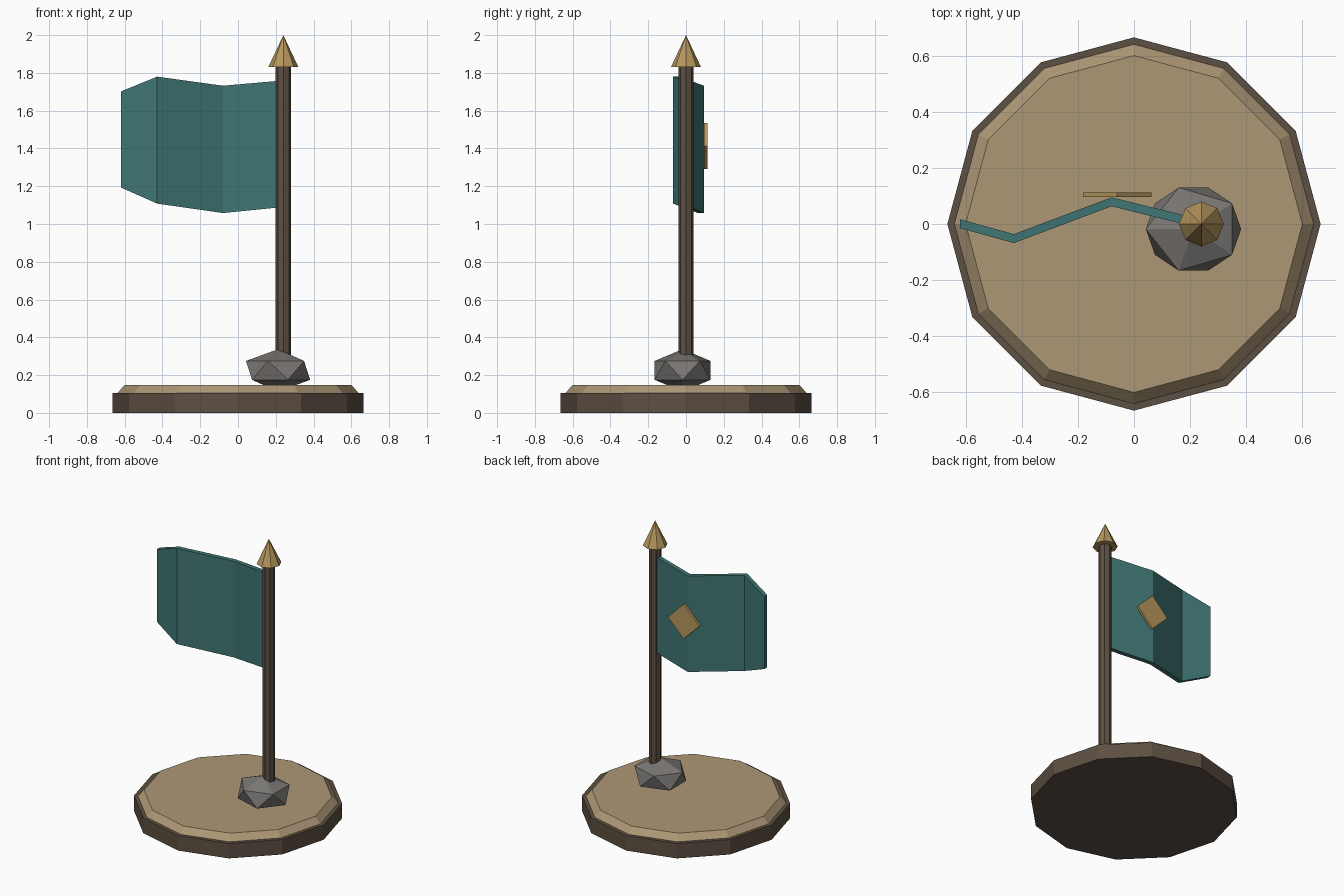
import bpy, bmesh, math
from mathutils import Matrix

if "Cube" in bpy.data.objects:
    bpy.data.objects.remove(bpy.data.objects["Cube"])


def material(name, rgb):
    m = bpy.data.materials.new(name)
    m.diffuse_color = (*rgb, 1)
    m.use_nodes = True
    m.node_tree.nodes["Principled BSDF"].inputs["Base Color"].default_value = m.diffuse_color
    return m


DARK = material("dark_wood", (0.11, 0.08, 0.055))
SAND = material("sand", (0.42, 0.31, 0.18))
GOLD = material("gold", (0.47, 0.31, 0.11))
TEAL = material("teal_cloth", (0.05, 0.18, 0.175))
STONE = material("stone", (0.19, 0.18, 0.17))


def finish(bm, name, mat):
    bmesh.ops.recalc_face_normals(bm, faces=bm.faces)
    me = bpy.data.meshes.new(name)
    bm.to_mesh(me)
    bm.free()
    me.materials.append(mat)
    ob = bpy.data.objects.new(name, me)
    bpy.context.collection.objects.link(ob)
    return ob


def frustum(name, mat, sides, r1, r2, z1, z2, x=0.0):
    bm = bmesh.new()
    bmesh.ops.create_cone(bm, cap_ends=True, segments=sides, radius1=r1, radius2=r2,
                          depth=z2 - z1, matrix=Matrix.Translation((x, 0, (z1 + z2) / 2)))
    return finish(bm, name, mat)


POLE_X = 0.24

# Twelve-sided base with bevelled sand top
frustum("base", DARK, 12, 0.665, 0.665, 0, 0.105)
frustum("base_top", SAND, 12, 0.64, 0.60, 0.105, 0.147)

# Pole and pointed finial
frustum("pole", DARK, 8, 0.041, 0.041, 0.14, 1.84, POLE_X)
frustum("finial", GOLD, 8, 0.08, 0, 1.83, 2.0, POLE_X)

# Rock at the foot of the pole
bm = bmesh.new()
bmesh.ops.create_icosphere(bm, subdivisions=1, radius=1,
                           matrix=Matrix.Translation((0.212, -0.018, 0.225))
                           @ Matrix.Diagonal((0.19, 0.174, 0.112, 1))
                           @ Matrix.Rotation(math.pi, 4, 'Z'))
finish(bm, "rock", STONE)

# Folded flag: columns of (x, y, bottom z, top z), thickened along y
columns = [(0.24, 0.0, 1.09, 1.76), (-0.08, 0.079, 1.058, 1.732),
           (-0.428, -0.052, 1.108, 1.78), (-0.62, 0.001, 1.193, 1.702)]
HALF = 0.016
bm = bmesh.new()
rings = [[bm.verts.new(p) for p in ((x, y - HALF, lo), (x, y + HALF, lo),
                                    (x, y + HALF, hi), (x, y - HALF, hi))]
         for x, y, lo, hi in columns]
for a, b in zip(rings, rings[1:]):
    for i in range(4):
        j = (i + 1) % 4
        bm.faces.new((a[i], a[j], b[j], b[i]))
bm.faces.new(rings[0])
bm.faces.new(rings[-1])
finish(bm, "flag", TEAL)

# Diamond badge on the back of the flag
bm = bmesh.new()
bmesh.ops.create_cone(bm, cap_ends=True, segments=4, radius1=0.122, radius2=0.122, depth=0.017,
                      matrix=Matrix.Translation((-0.06, 0.104, 1.413))
                      @ Matrix.Rotation(math.pi / 2, 4, 'X'))
finish(bm, "badge", GOLD)
